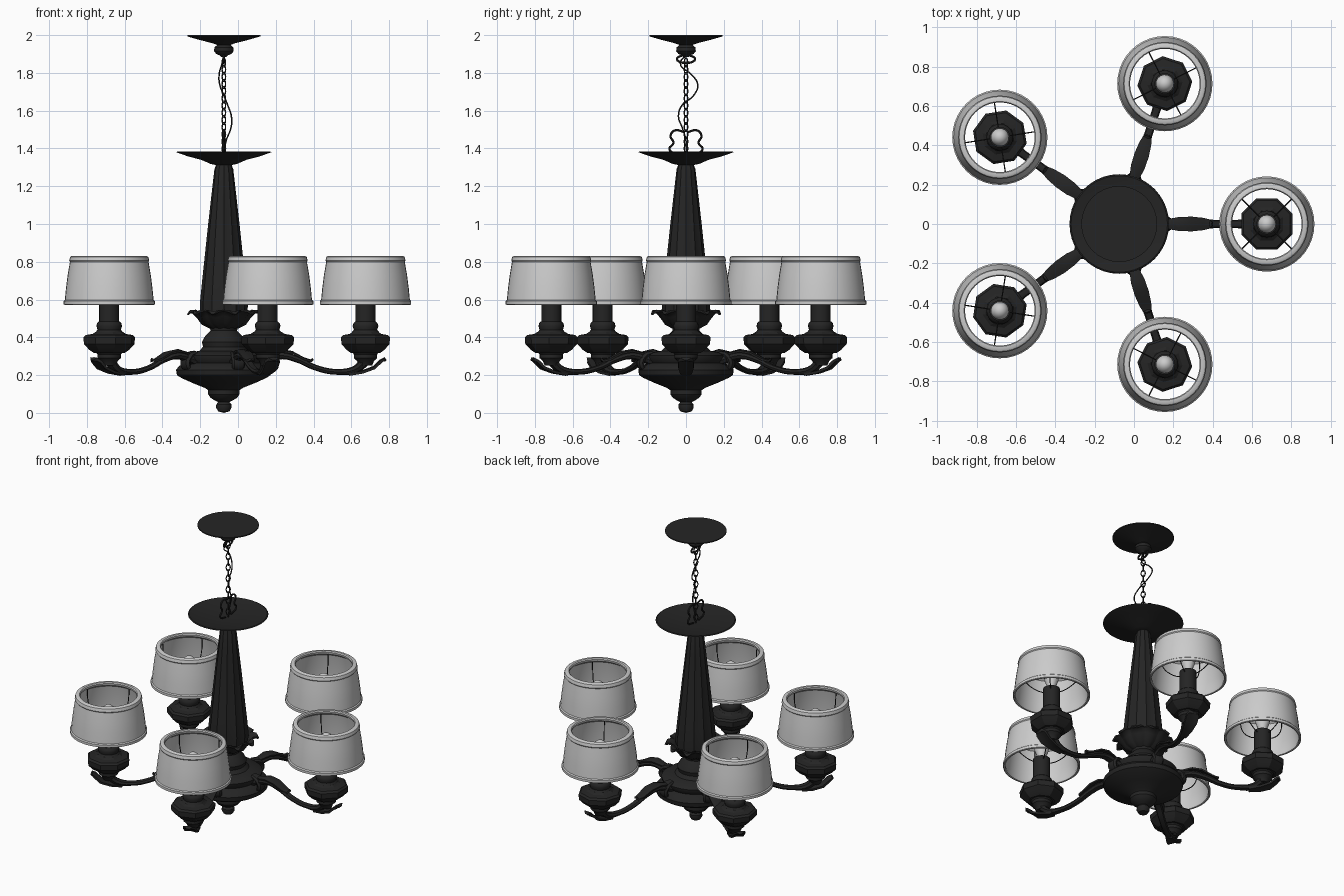
import bpy, bmesh, math
from mathutils import Vector

CX = -0.075          # hub axis
R = 0.75             # lamp distance from the hub axis
ARMS = 5

black = bpy.data.materials.new("black_metal")
black.diffuse_color = (0.018, 0.018, 0.018, 1)


def add(name, mesh, mat=black, angle=35, turn=0.0):
    ob = bpy.data.objects.new(name, mesh)
    bpy.context.collection.objects.link(ob)
    ob.location.x = CX
    ob.rotation_euler.z = turn
    if mat and not mesh.materials:
        mesh.materials.append(mat)
    if angle:
        mesh.shade_smooth()
        mesh.set_sharp_from_angle(angle=math.radians(angle))
    return ob


def around(name, mesh, count=ARMS, mat=black, angle=35, phase=0.0):
    for i in range(count):
        add(f"{name}_{i + 1}", mesh, mat, angle, phase + i * math.tau / count)


def lathe(profile, steps=32, off=0.0, flute=0.0, phase=0.0, closed=False):
    """Revolve (radius, z) points round a vertical axis at x = off."""
    bm = bmesh.new()
    rings = []
    for r, z in profile:
        if r == 0:
            rings.append([bm.verts.new((off, 0, z))] * steps)
            continue
        ring = []
        for k in range(steps):
            a = phase + math.tau * k / steps
            q = r * (1 - flute * (k % 2))
            ring.append(bm.verts.new((off + q * math.cos(a), q * math.sin(a), z)))
        rings.append(ring)
    pairs = list(zip(rings, rings[1:]))
    if closed:
        pairs.append((rings[-1], rings[0]))
    for a, b in pairs:
        for k in range(steps):
            n = (k + 1) % steps
            bm.faces.new(list(dict.fromkeys((a[k], a[n], b[n], b[k]))))
    bmesh.ops.recalc_face_normals(bm, faces=bm.faces)
    me = bpy.data.meshes.new("lathe")
    bm.to_mesh(me)
    bm.free()
    return me


def sweep(points, depth, radii=None, cyclic=False, res=6, side=1.0):
    """Smooth round rod through points; side widens it along y."""
    cu = bpy.data.curves.new("rod", 'CURVE')
    cu.dimensions = '3D'
    cu.bevel_depth, cu.bevel_resolution, cu.resolution_u = depth, 2, res
    cu.use_fill_caps = True
    sp = cu.splines.new('BEZIER')
    sp.bezier_points.add(len(points) - 1)
    sp.use_cyclic_u = cyclic
    for i, (bp, p) in enumerate(zip(sp.bezier_points, points)):
        bp.co = p
        bp.handle_left_type = bp.handle_right_type = 'AUTO'
        bp.radius = radii[i] if radii else 1
    tmp = bpy.data.objects.new("rod", cu)
    me = bpy.data.meshes.new_from_object(tmp)
    bpy.data.objects.remove(tmp)
    for v in me.vertices:
        v.co.y *= side
    return me


def leaf(path, widths, thick=0.01, cup=0.25):
    """Thick curled leaf following (radius, z) points, creased in the middle."""
    bm = bmesh.new()
    rows = []
    for (r, z), w in zip(path, widths):
        rows.append([bm.verts.new((r - abs(t) * cup * w, t * w, z + abs(t) * cup * w))
                     for t in (-1, -0.5, 0, 0.5, 1)])
    for a, b in zip(rows, rows[1:]):
        for k in range(4):
            bm.faces.new((a[k], a[k + 1], b[k + 1], b[k]))
    bmesh.ops.recalc_face_normals(bm, faces=bm.faces)
    bmesh.ops.solidify(bm, geom=bm.faces[:], thickness=thick)
    me = bpy.data.meshes.new("leaf")
    bm.to_mesh(me)
    bm.free()
    return me


# Ceiling canopy with knob
add("ceiling_canopy", lathe([(0, 2), (0.193, 2), (0.193, 1.993), (0.13, 1.975), (0.06, 1.957),
    (0.035, 1.948), (0.05, 1.935), (0.052, 1.915), (0.04, 1.9), (0.022, 1.893), (0.015, 1.885), (0, 1.885)]))
add("canopy_loop", sweep([(0, 0.048 * math.sin(a), 1.873 + 0.02 * math.cos(a))
    for a in [k * math.tau / 8 for k in range(8)]], 0.006, cyclic=True))

# Chain of alternating links
link = sweep([(0, 0, 0.024), (0.011, 0, 0.011), (0.011, 0, -0.011),
              (0, 0, -0.024), (-0.011, 0, -0.011), (-0.011, 0, 0.011)], 0.0035, cyclic=True, res=4)
for i in range(13):
    ob = add(f"chain_link_{i + 1}", link, turn=math.radians(45 + 90 * (i % 2)))
    ob.location.z = 1.855 - i * 0.038

# Electric wire winding round the chain
add("hanging_wire", sweep([(0, 0.01, 1.9), (-0.01, -0.03, 1.85), (-0.025, 0.03, 1.79), (-0.022, 0.062, 1.74),
    (0, 0.04, 1.68), (0.02, -0.02, 1.63), (0.04, -0.04, 1.57), (0.038, -0.02, 1.51), (0.012, 0, 1.44),
    (0, 0, 1.36)], 0.004))

# Scroll hooks on the top dish
for s, tag in ((1, "right"), (-1, "left")):
    add("scroll_hook_" + tag, sweep([(0, s * y, z) for y, z in
        ((0.03, 1.37), (0.088, 1.395), (0.066, 1.43), (0.082, 1.465), (0.06, 1.495), (0.01, 1.487))], 0.006))

# Top dish and fluted tapering column
add("top_dish", lathe([(0, 1.36), (0.07, 1.36), (0.19, 1.372), (0.245, 1.384), (0.252, 1.38), (0.19, 1.358),
    (0.12, 1.34), (0.07, 1.318), (0.04, 1.312), (0, 1.312)], 40))
add("fluted_column", lathe([(0, 1.33), (0.035, 1.33), (0.05, 1.29), (0.066, 1.15), (0.083, 1.0), (0.1, 0.84),
    (0.117, 0.68), (0.127, 0.58), (0.126, 0.52), (0.1, 0.475), (0.06, 0.455), (0, 0.455)], 24, flute=0.07), angle=20)

# Collar of curled leaves at the column foot
around("collar_leaf", leaf([(0.07, 0.455), (0.11, 0.475), (0.135, 0.51), (0.16, 0.535), (0.185, 0.537),
    (0.195, 0.522)], [0.02, 0.035, 0.045, 0.045, 0.03, 0.008]), 10, angle=50)

# Turned hub and bottom finial
add("hub_body", lathe([(0, 0.47), (0.06, 0.47), (0.075, 0.455), (0.07, 0.435), (0.1, 0.405), (0.116, 0.375),
    (0.11, 0.35), (0.13, 0.328), (0.195, 0.318), (0.215, 0.303), (0.212, 0.285), (0.198, 0.265), (0.235, 0.25),
    (0.253, 0.228), (0.248, 0.2), (0.225, 0.185), (0.165, 0.158), (0.1, 0.132), (0.083, 0.12), (0.083, 0.098),
    (0.07, 0.08), (0.048, 0.066), (0.03, 0.057), (0.04, 0.045), (0.041, 0.028), (0.03, 0.008), (0, 0)], 40))

# Swept arms with leaves
around("arm", sweep([(0.17, 0, 0.262), (0.235, 0, 0.288), (0.31, 0, 0.303), (0.39, 0, 0.283), (0.49, 0, 0.238),
    (0.6, 0, 0.217), (0.7, 0, 0.232), (0.755, 0, 0.285)], 0.019,
    [1.4, 1.15, 1, 0.9, 0.8, 0.8, 1.1, 1.6], side=1.4))
around("arm_root_bracket", sweep([(0.2, 0, 0.225), (0.25, 0, 0.25), (0.235, 0, 0.3), (0.19, 0, 0.318)],
    0.016, [0.8, 1.2, 1.2, 0.8], side=1.9))
around("arm_top_leaf", leaf([(0.23, 0.31), (0.3, 0.328), (0.36, 0.318), (0.42, 0.285), (0.46, 0.272), (0.475, 0.282)],
    [0.02, 0.034, 0.036, 0.03, 0.02, 0.006], cup=-0.2), angle=50)
around("arm_end_leaf", leaf([(0.66, 0.212), (0.73, 0.225), (0.79, 0.248), (0.825, 0.282), (0.85, 0.295),
    (0.862, 0.28)], [0.022, 0.034, 0.042, 0.042, 0.03, 0.008], 0.014, -0.1), angle=50)

# Lamp cups, octagonal drip pans and candle sleeves
around("lamp_cup", lathe([(0, 0.25), (0.035, 0.25), (0.045, 0.275), (0.062, 0.29), (0.062, 0.31), (0.075, 0.325),
    (0, 0.33)], 20, R))
around("drip_pan", lathe([(0, 0.318), (0.085, 0.318), (0.11, 0.335), (0.138, 0.365), (0.14, 0.4), (0.128, 0.412),
    (0.09, 0.418), (0.075, 0.428), (0, 0.43)], 8, R, phase=math.pi / 8), angle=20)
around("candle_sleeve", lathe([(0, 0.42), (0.078, 0.42), (0.062, 0.44), (0.068, 0.46), (0.064, 0.475),
    (0.053, 0.485), (0.053, 0.625), (0.03, 0.63), (0, 0.63)], 20, R))

# Bulbs
around("bulb", lathe([(0, 0.62), (0.024, 0.625), (0.03, 0.65), (0.045, 0.69), (0.046, 0.715), (0.035, 0.742),
    (0.018, 0.756), (0, 0.76)], 16, R), mat=None)

# Lampshades with rolled trims
around("lampshade", lathe([(0.236, 0.572), (0.242, 0.575), (0.242, 0.592), (0.235, 0.598), (0.229, 0.66),
    (0.22, 0.73), (0.208, 0.8), (0.212, 0.806), (0.207, 0.826), (0.198, 0.831), (0.182, 0.831), (0.177, 0.824),
    (0.18, 0.81), (0.2, 0.795), (0.213, 0.73), (0.222, 0.66), (0.229, 0.595), (0.226, 0.585), (0.228, 0.574)],
    40, R, closed=True), mat=None)

# Wire frames that carry the shades
for k in range(4):
    a = math.radians(45 + 90 * k)
    pts = [(R + r * math.cos(a), r * math.sin(a), z) for r, z in
           ((0.045, 0.6), (0.1, 0.625), (0.17, 0.7), (0.185, 0.815))]
    around(f"shade_wire_{k + 1}", sweep(pts, 0.003, res=4))
